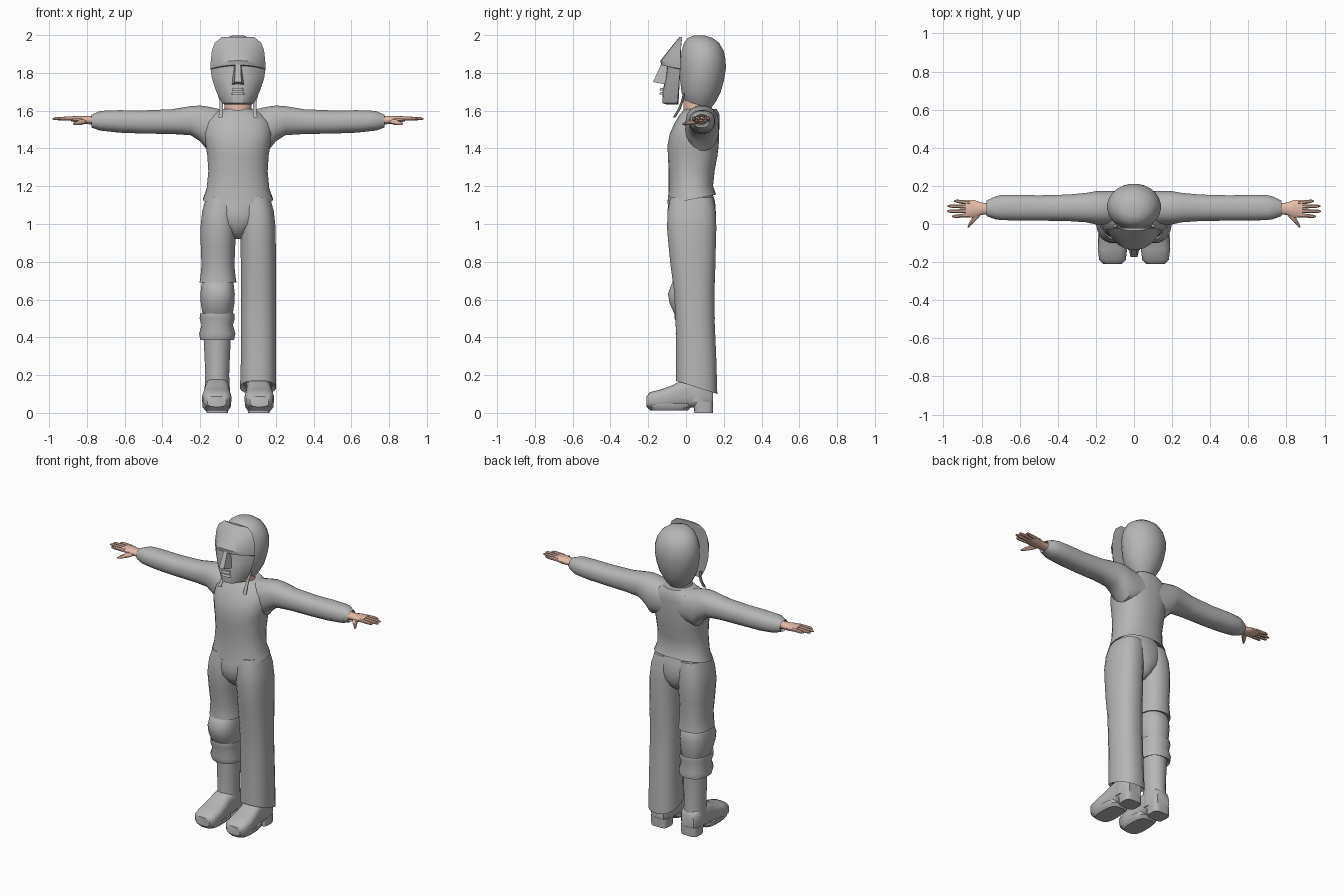
import bpy, bmesh, math


def material(name, rgb):
    m = bpy.data.materials.new(name)
    m.diffuse_color = (*rgb, 1)
    return m


GREY = material("cloth_grey", (0.47, 0.47, 0.47))
SKIN = material("skin", (0.78, 0.50, 0.40))


def finish(name, bm, mat, mirror=False, angle=40):
    bmesh.ops.recalc_face_normals(bm, faces=bm.faces)
    me = bpy.data.meshes.new(name)
    bm.to_mesh(me)
    bm.free()
    me.materials.append(mat)
    ob = bpy.data.objects.new(name, me)
    bpy.context.collection.objects.link(ob)
    bpy.ops.object.select_all(action='DESELECT')
    ob.select_set(True)
    bpy.context.view_layer.objects.active = ob
    bpy.ops.object.shade_smooth_by_angle(angle=math.radians(angle))
    if mirror:
        ob.modifiers.new("mirror", 'MIRROR')
    return ob


def loft(name, axis, rings, mat=GREY, n=20, power=2.0, mirror=False, angle=40):
    """Skin superellipse rings (position, centre u, centre v, radius u, radius v, tilt)."""
    bm = bmesh.new()
    loops = []
    for t, cu, cv, ru, rv, *tilt in rings:
        loop = []
        for i in range(n):
            a = 2 * math.pi * (i + 0.5) / n
            c, s = math.cos(a), math.sin(a)
            u = cu + ru * math.copysign(abs(c) ** (2 / power), c)
            dv = rv * math.copysign(abs(s) ** (2 / power), s)
            p, v = t + (tilt[0] * dv if tilt else 0), cv + dv
            co = {'x': (p, u, v), 'y': (u, p, v), 'z': (u, v, p)}[axis]
            loop.append(bm.verts.new(co))
        loops.append(loop)
    for a, b in zip(loops, loops[1:]):
        for i in range(n):
            j = (i + 1) % n
            bm.faces.new((a[i], a[j], b[j], b[i]))
    bm.faces.new(loops[0])
    bm.faces.new(loops[-1])
    return finish(name, bm, mat, mirror, angle)


# Shirt body with a slanted hem
loft("shirt", 'z', [
    (1.17, 0, .03, .13, .09, .2), (1.13, 0, .03, .186, .130, .2),
    (1.19, 0, .026, .166, .118, .1), (1.28, 0, .03, .158, .122),
    (1.36, 0, .035, .163, .132), (1.42, 0, .038, .172, .136),
    (1.48, 0, .045, .182, .131), (1.54, 0, .06, .175, .118),
    (1.58, 0, .072, .14, .105), (1.61, 0, .078, .09, .085)], n=28, power=2.3)

# Sleeves flare into the body at the shoulder
loft("sleeves", 'x', [
    (0, .085, 1.50, .085, .10), (.10, .085, 1.505, .09, .105),
    (.16, .085, 1.505, .09, .118), (.20, .085, 1.532, .088, .096),
    (.25, .086, 1.547, .078, .078), (.35, .085, 1.542, .07, .066),
    (.50, .084, 1.54, .067, .062), (.63, .086, 1.543, .068, .06),
    (.70, .086, 1.546, .066, .055), (.73, .085, 1.546, .06, .052),
    (.775, .082, 1.545, .04, .035), (.76, .082, 1.545, .03, .026)],
    power=2.3, mirror=True)

# Hands
loft("palm", 'x', [
    (.74, .08, 1.548, .03, .024), (.80, .08, 1.55, .033, .022),
    (.84, .08, 1.553, .048, .020), (.885, .08, 1.557, .046, .013)],
    SKIN, 12, mirror=True)
for name, y0, y1, tip in (("index", .046, .040, .955), ("middle", .069, .067, .982),
                          ("ring", .091, .094, .978), ("little", .113, .120, .945)):
    loft(name + "_finger", 'x', [
        (.86, y0, 1.557, .011, .012), (.91, (y0 + y1) / 2, 1.558, .011, .011),
        (tip - .015, y1, 1.558, .009, .009), (tip, y1, 1.557, .004, .004)],
        SKIN, 8, mirror=True)
loft("thumb", 'y', [
    (.06, .815, 1.545, .022, .015), (.03, .835, 1.538, .018, .014),
    (.005, .855, 1.533, .012, .011), (-.018, .87, 1.53, .005, .005)],
    SKIN, 8, mirror=True)

# Neck
loft("neck", 'z', [(1.54, 0, .06, .08, .075), (1.62, 0, .055, .073, .07),
                   (1.70, 0, .06, .07, .07)], SKIN)

# Helmet shell
loft("helmet", 'z', [
    (1.615, 0, .075, .06, .06), (1.65, 0, .075, .088, .085),
    (1.70, 0, .08, .115, .105), (1.76, 0, .085, .132, .117),
    (1.82, 0, .09, .142, .122), (1.87, 0, .09, .142, .121),
    (1.92, 0, .088, .129, .111), (1.96, 0, .082, .104, .093),
    (1.985, 0, .075, .07, .066), (1.997, 0, .07, .03, .03)], n=24)

# Face mask: rows of (height, half width, edge y, centre y)
bm = bmesh.new()
steps = (-1, -.85, -.6, -.3, 0, .3, .6, .85, 1)
rows = []
for z, w, edge, mid in ((1.99, .085, -.02, -.035), (1.96, .122, -.025, -.06),
                        (1.92, .138, -.028, -.092), (1.865, .146, -.03, -.136),
                        (1.842, .146, -.03, -.132), (1.838, .145, -.03, -.10),
                        (1.77, .138, -.035, -.108), (1.70, .115, -.04, -.125),
                        (1.64, .082, -.045, -.124), (1.632, .07, -.04, -.10)):
    rows.append([bm.verts.new((f * w, edge + (mid - edge) * (1 - abs(f) ** 2.5),
                               z - (.02 * f * f if 1.83 < z < 1.87 else 0)))
                 for f in steps])
for a, b in zip(rows, rows[1:]):
    for i in range(len(steps) - 1):
        bm.faces.new((a[i], a[i + 1], b[i + 1], b[i]))
bm.faces.new(rows[0])
bm.faces.new(rows[-1])
bm.faces.new([r[0] for r in rows] + [r[-1] for r in reversed(rows)])
finish("face_mask", bm, GREY, angle=25)

# Nose wedge and lips
bm = bmesh.new()
v = [bm.verts.new(c) for c in ((-.018, -.08, 1.85), (.018, -.08, 1.85),
                               (.036, -.09, 1.735), (-.036, -.09, 1.735),
                               (-.014, -.132, 1.845), (.014, -.132, 1.845),
                               (.018, -.174, 1.752), (-.018, -.174, 1.752))]
for f in ((0, 1, 2, 3), (4, 5, 6, 7), (0, 1, 5, 4), (1, 2, 6, 5), (2, 3, 7, 6), (3, 0, 4, 7)):
    bm.faces.new([v[i] for i in f])
finish("nose", bm, GREY, angle=10)
for name, z, w in (("upper_lip", 1.714, .03), ("lower_lip", 1.694, .035)):
    loft(name, 'z', [(z - .008, 0, -.115, w, .026), (z + .006, 0, -.115, w * .85, .02)],
         n=12, power=4)

# Chin straps
loft("strap", 'z', [
    (1.69, .10, -.01, .009, .007), (1.65, .09, -.02, .009, .007),
    (1.61, .088, -.035, .010, .008), (1.565, .092, -.062, .012, .008)],
    n=8, mirror=True)

# Trouser seat between the legs
loft("trouser_seat", 'z', [
    (1.19, 0, .03, .14, .10), (1.12, 0, .03, .174, .125), (1.05, 0, .03, .165, .13),
    (1.0, 0, .03, .13, .127), (.95, 0, .035, .06, .10), (.92, 0, .035, .03, .06)], n=24)

# Long trouser leg with a slanted open hem
loft("long_trouser_leg", 'z', [
    (1.14, .085, .03, .085, .115), (1.07, .097, .03, .093, .128),
    (.98, .104, .03, .096, .132), (.88, .107, .033, .094, .126),
    (.78, .108, .037, .094, .12), (.65, .108, .043, .093, .108),
    (.50, .108, .048, .093, .104), (.30, .108, .054, .093, .107),
    (.135, .106, .057, .096, .110, -.32), (.155, .106, .057, .08, .094, -.32)],
    power=2.4)

# Short trouser leg
loft("short_trouser_leg", 'z', [
    (1.14, -.085, .03, .085, .115), (1.07, -.097, .03, .093, .128),
    (.98, -.104, .03, .096, .132), (.88, -.106, .035, .092, .122),
    (.78, -.106, .04, .088, .112), (.72, -.106, .042, .094, .112),
    (.69, -.106, .042, .099, .114), (.70, -.106, .042, .08, .09)], power=2.4)

# Knee pad and the gathered band below it
loft("knee_pad", 'z', [
    (.71, -.108, .035, .08, .09), (.68, -.108, .033, .086, .112),
    (.63, -.108, .028, .092, .125), (.58, -.108, .03, .09, .118),
    (.53, -.108, .04, .082, .105), (.50, -.108, .045, .07, .09)], power=2.4)
loft("shin_band", 'z', [
    (.50, -.11, .045, .07, .08), (.525, -.11, .045, .092, .106),
    (.50, -.11, .046, .094, .108), (.465, -.11, .05, .084, .096),
    (.42, -.11, .05, .097, .106), (.385, -.11, .055, .09, .098),
    (.40, -.11, .055, .065, .07)], power=2.3, angle=50)

# Boots, one on each side
loft("boot_shaft", 'z', [
    (.42, .11, .06, .074, .078), (.30, .11, .06, .068, .075),
    (.20, .11, .06, .064, .075), (.12, .11, .06, .068, .08),
    (.06, .11, .06, .066, .08)], mirror=True)
loft("boot_foot", 'y', [
    (-.21, .113, .06, .05, .028), (-.19, .113, .066, .070, .044),
    (-.13, .113, .073, .078, .053), (-.07, .112, .085, .073, .063),
    (-.02, .111, .10, .066, .076), (.05, .11, .11, .066, .082),
    (.12, .11, .10, .062, .072), (.142, .11, .09, .045, .055)],
    power=3, mirror=True)
loft("toe_sole", 'z', [
    (.012, .113, -.09, .06, .10), (.03, .113, -.09, .075, .118),
    (.05, .113, -.09, .076, .118)], power=3, mirror=True)
loft("boot_heel", 'z', [
    (0, .11, .094, .058, .05), (.06, .11, .092, .062, .052)], power=4, mirror=True)
